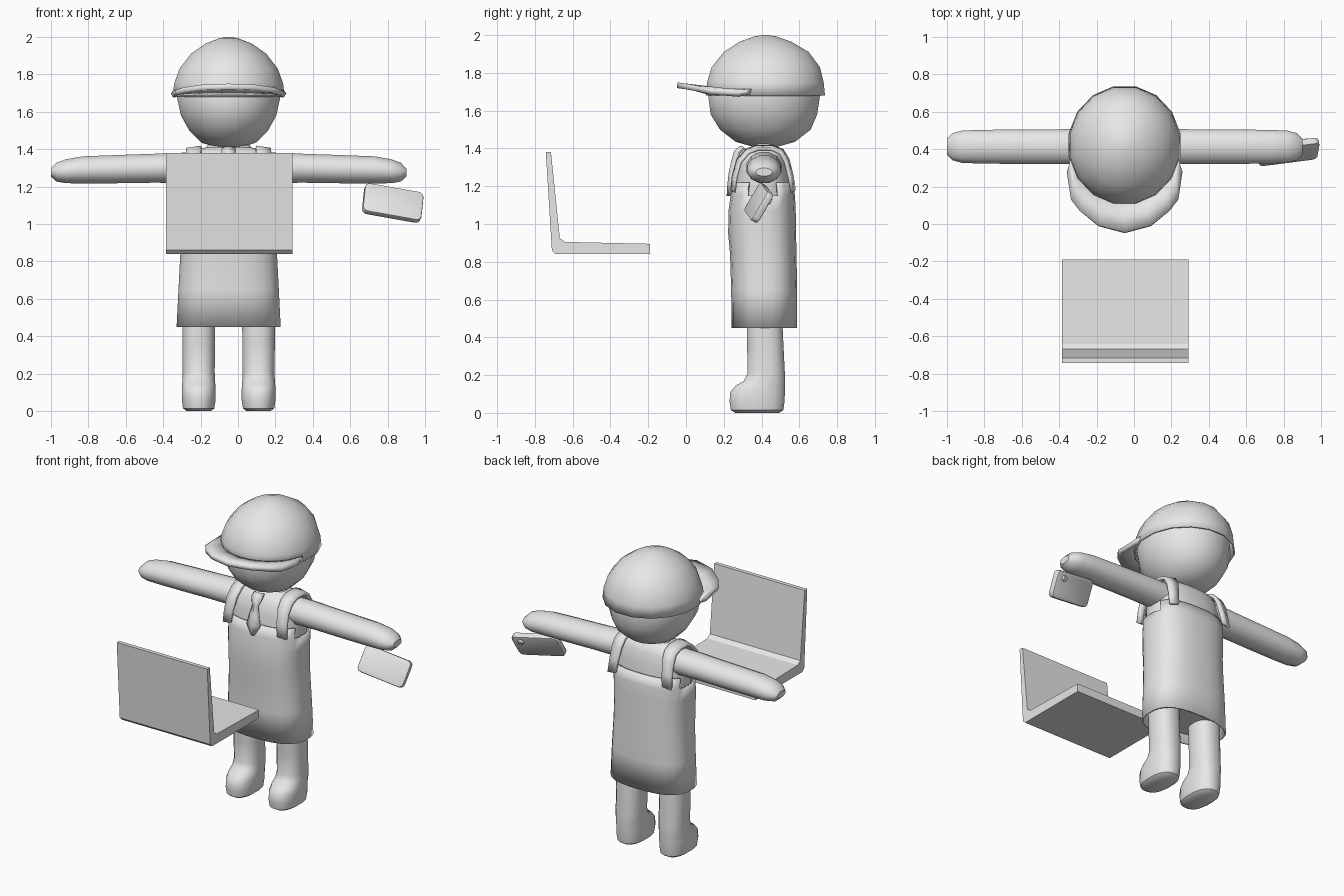
import bpy, bmesh, math
from mathutils import Vector, Matrix

if "Cube" in bpy.data.objects:
    bpy.data.objects.remove(bpy.data.objects["Cube"])

CX = -0.05   # centre line of the figure
grey = bpy.data.materials.new("light_grey")
grey.diffuse_color = (0.8, 0.8, 0.8, 1)
grey.use_nodes = True
grey.node_tree.nodes["Principled BSDF"].inputs["Base Color"].default_value = grey.diffuse_color


def finish(name, bm, smooth=True, thick=0.0, offset=-1):
    bmesh.ops.recalc_face_normals(bm, faces=bm.faces)
    me = bpy.data.meshes.new(name)
    bm.to_mesh(me)
    bm.free()
    ob = bpy.data.objects.new(name, me)
    bpy.context.collection.objects.link(ob)
    me.materials.append(grey)
    if smooth:
        bpy.ops.object.select_all(action='DESELECT')
        ob.select_set(True)
        bpy.context.view_layer.objects.active = ob
        bpy.ops.object.shade_smooth_by_angle(angle=math.radians(40))
    if thick:
        mod = ob.modifiers.new("thickness", 'SOLIDIFY')
        mod.thickness, mod.offset = thick, offset
    return ob


def loft(rings, n=16, power=2.0, caps=(True, True), axis='Z'):
    """Skin rings given as (position, centre_a, radius_a, centre_b, radius_b)."""
    bm = bmesh.new()
    loops = []
    for p, ca, ra, cb, rb in rings:
        loop = []
        for i in range(n):
            t = 2 * math.pi * (i + 0.5) / n
            c, s = math.cos(t), math.sin(t)
            a = ca + ra * math.copysign(abs(c) ** (2 / power), c)
            b = cb + rb * math.copysign(abs(s) ** (2 / power), s)
            loop.append(bm.verts.new((a, b, p) if axis == 'Z' else (p, a, b)))
        loops.append(loop)
    for lo, hi in zip(loops, loops[1:]):
        for i in range(n):
            j = (i + 1) % n
            bm.faces.new((lo[i], lo[j], hi[j], hi[i]))
    if caps[0]:
        bm.faces.new(loops[0])
    if caps[1]:
        bm.faces.new(loops[-1])
    return bm


def upright(rows, x=CX):
    """Rows of (z, half width, front y, back y) to rings."""
    return [(z, x, rx, (y0 + y1) / 2, (y1 - y0) / 2) for z, rx, y0, y1 in rows]


def strip(rows):
    """Sheet joining rows of points."""
    bm = bmesh.new()
    vs = [[bm.verts.new(p) for p in r] for r in rows]
    for a, b in zip(vs, vs[1:]):
        for i in range(len(a) - 1):
            bm.faces.new((a[i], a[i + 1], b[i + 1], b[i]))
    return bm


# Head
finish("head", loft(upright([
    (1.41, .07, .35, .49), (1.435, .15, .26, .58), (1.50, .215, .175, .665),
    (1.58, .26, .125, .70), (1.68, .282, .112, .715), (1.80, .262, .15, .69),
    (1.90, .18, .24, .60), (1.95, .07, .35, .49)]), 16))

# Cap dome and brim
finish("cap", loft(upright([
    (1.68, .305, .10, .742), (1.75, .297, .105, .735), (1.83, .268, .13, .715),
    (1.91, .205, .195, .655), (1.965, .125, .28, .56), (1.993, .05, .36, .48),
    (2.0, .012, .41, .435)]), 16, caps=(False, True)), thick=.01)

half = [(.29, .30, .28, 1.685), (.26, .283, .13, 1.70), (.20, .24, .07, 1.715),
        (.10, .14, -.01, 1.73), (0, 0, -.047, 1.735)]
inner, outer = [], []
for s, part in ((-1, half), (1, half[-2::-1])):
    for di, do, y, z in part:
        yi = .43 - .31 * math.sqrt(1 - (di / .30) ** 2)
        inner.append((CX + s * di, yi, 1.70))
        outer.append((CX + s * do, y, z))
middle = [tuple((Vector(a) + Vector(b)) / 2 + Vector((0, 0, .005)))
          for a, b in zip(inner, outer)]
finish("cap_brim", strip([inner, middle, outer]), thick=.03, offset=0)

# Torso with neck
finish("torso", loft(upright([
    (.50, .245, .27, .55), (.80, .235, .26, .56), (1.0, .235, .245, .565),
    (1.15, .245, .25, .56), (1.28, .25, .265, .545), (1.35, .24, .285, .53),
    (1.39, .20, .315, .51), (1.41, .12, .35, .48), (1.46, .09, .36, .48)]), 20, 2.4))

# Apron: open skirt and body, with a bib front and back between the armholes
bm = loft(upright([
    (.45, .28, .24, .59), (.65, .27, .238, .59), (.84, .26, .232, .586),
    (.95, .258, .222, .584), (1.07, .262, .224, .582), (1.15, .264, .235, .578),
    (1.22, .262, .246, .568)]), 24, 2.6, caps=(False, False))
bmesh.ops.delete(bm, geom=[f for f in bm.faces if f.calc_center_median().z > 1.16
                           and abs(f.calc_center_median().x - CX) > .235], context='FACES')
finish("apron", bm, thick=.012)

# Apron straps over the shoulders
path = [(.243, 1.18), (.252, 1.26), (.275, 1.34), (.32, 1.39), (.37, 1.41),
        (.46, 1.41), (.51, 1.39), (.54, 1.34), (.56, 1.26), (.573, 1.18)]
for s, side in ((-1, "left"), (1, "right")):
    rows = [[(CX + s * (.145 + .03 * (1.41 - z) / .23), y, z),
             (CX + s * (.225 + .01 * (1.41 - z) / .23), y + .012 * (1 if y < .41 else -1), z - .012)]
            for y, z in path]
    finish("strap_" + side, strip(rows), thick=.018, offset=0)

# Necktie with a knot
tie = [(.032, .30, 1.405), (.036, .272, 1.38), (.018, .258, 1.33),
       (.032, .245, 1.27), (.046, .238, 1.21), (.006, .234, 1.15)]
finish("necktie", strip([[(CX - w, y + .006, z), (CX, y - .008, z), (CX + w, y + .006, z)]
                         for w, y, z in tie]), thick=.022, offset=0)

# Arms and legs
arm = [(.14, 1.30, .085, .095), (.30, 1.30, .083, .097), (.40, 1.298, .08, .096),
       (.60, 1.293, .078, .095), (.78, 1.289, .075, .093), (.87, 1.282, .066, .089),
       (.92, 1.277, .052, .075), (.95, 1.275, .022, .045)]
leg = [(.0, .065, .26, .495), (.015, .085, .235, .518), (.06, .092, .228, .524),
       (.11, .092, .232, .526), (.145, .09, .262, .527), (.17, .088, .305, .527),
       (.21, .087, .325, .525), (.35, .088, .322, .518), (.56, .09, .318, .508)]
for s, side in ((-1, "left"), (1, "right")):
    finish("arm_" + side, loft([(CX + s * d, .413, ry, z, rz) for d, z, rz, ry in arm],
                               12, axis='X'))
    finish("leg_" + side, loft(upright(leg, CX + s * .16), 16, 2.4))

# Open laptop: one bent profile extruded sideways
profile = [(-.19, .84), (-.19, .895), (-.64, .905), (-.668, .925), (-.715, 1.38),
           (-.742, 1.38), (-.71, .86), (-.69, .84)]
bm = bmesh.new()
ends = [[bm.verts.new((x, y, z)) for y, z in profile] for x in (-.385, .29)]
for i in range(len(profile)):
    j = (i + 1) % len(profile)
    bm.faces.new((ends[0][i], ends[0][j], ends[1][j], ends[1][i]))
bm.faces.new(ends[0])
bm.faces.new(ends[1])
finish("laptop", bm, smooth=False)

# Phone held under the right hand, with a camera bump on its back
u = Vector((.31, .04, -.055)).normalized()
v = Vector((.025, .09, .15))
v = (v - u * v.dot(u)).normalized()
w = v.cross(u)
if w.y < 0:
    w = -w
frame = Matrix((u, v, w)).transposed().to_4x4()
frame.translation = (.827, .385, 1.112)

bm = bmesh.new()
bmesh.ops.create_cube(bm, size=1)
bmesh.ops.scale(bm, vec=(.32, .175, .04), verts=bm.verts)
corners = [e for e in bm.edges if abs(e.verts[0].co.z - e.verts[1].co.z) > .01]
bmesh.ops.bevel(bm, geom=corners, offset=.028, segments=3, profile=.5, affect='EDGES')
rims = [e for e in bm.edges if abs(e.verts[0].co.z - e.verts[1].co.z) < .001]
rims = [e for e in rims if len({round(abs(f.normal.z)) for f in e.link_faces}) == 2]
bmesh.ops.bevel(bm, geom=rims, offset=.007, segments=2, profile=.5, affect='EDGES')
bm.transform(frame)
finish("phone", bm)

bm = bmesh.new()
bmesh.ops.create_cone(bm, cap_ends=True, segments=12, radius1=.02, radius2=.017, depth=.02,
                      matrix=frame @ Matrix.Translation((.10, .045, .024)))
finish("phone_camera", bm)
